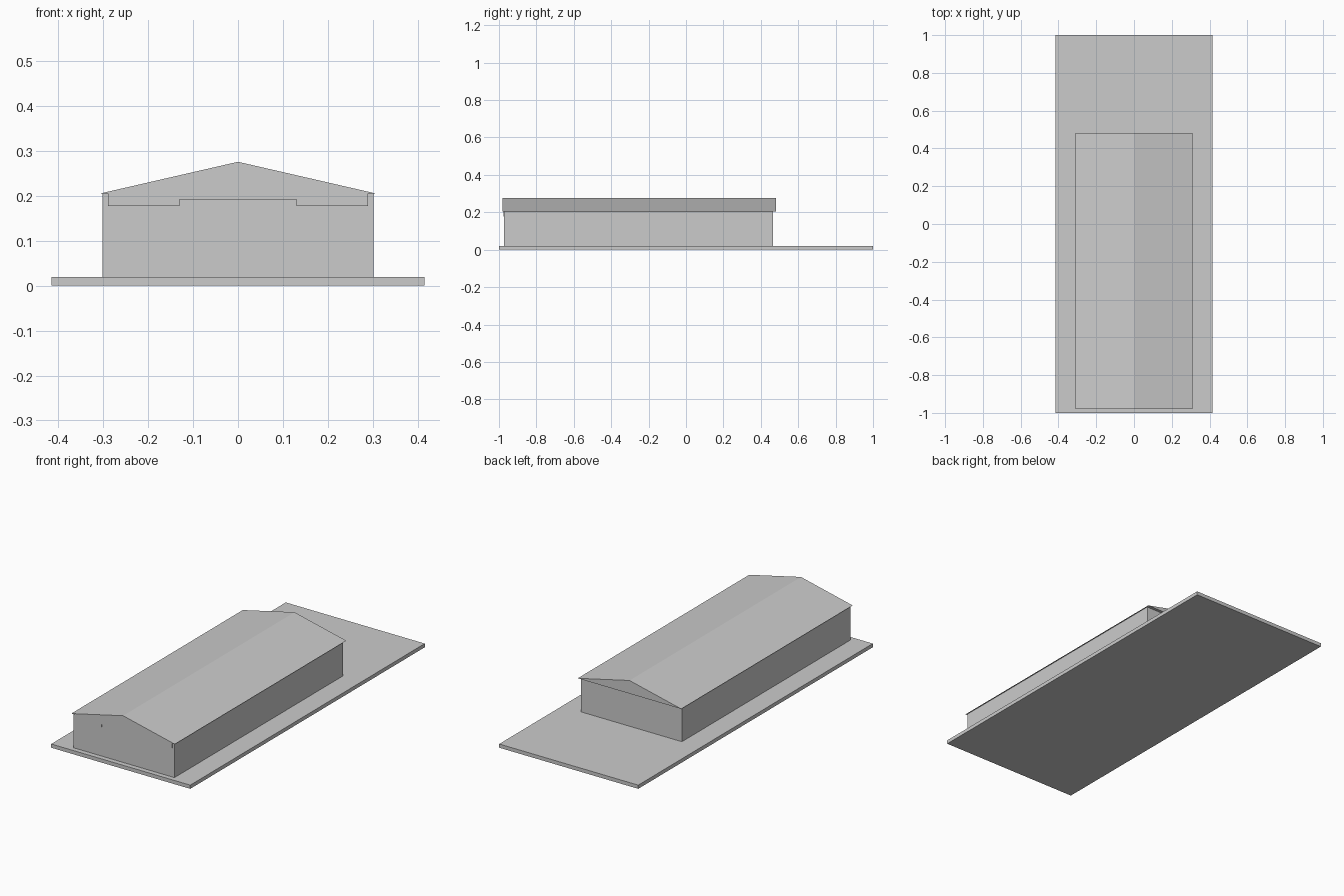
import bpy
import bmesh

cube = bpy.data.objects.get("Cube")
if cube:
    bpy.data.objects.remove(cube, do_unlink=True)

grey = bpy.data.materials.new("light_grey")
grey.use_nodes = True
colour = (0.6, 0.6, 0.6, 1)
grey.diffuse_color = colour
grey.node_tree.nodes["Principled BSDF"].inputs["Base Color"].default_value = colour


def extrude_profile(name, profile, y_front, y_back):
    """Sweep a closed x-z outline from y_front to y_back."""
    bm = bmesh.new()
    face = bm.faces.new([bm.verts.new((x, y_front, z)) for x, z in profile])
    swept = bmesh.ops.extrude_face_region(bm, geom=[face])["geom"]
    moved = [v for v in swept if isinstance(v, bmesh.types.BMVert)]
    bmesh.ops.translate(bm, verts=moved, vec=(0, y_back - y_front, 0))
    bmesh.ops.recalc_face_normals(bm, faces=bm.faces)
    mesh = bpy.data.meshes.new(name)
    bm.to_mesh(mesh)
    bm.free()
    mesh.materials.append(grey)
    obj = bpy.data.objects.new(name, mesh)
    bpy.context.collection.objects.link(obj)
    return obj


def box_outline(half_width, bottom, top):
    return [(-half_width, bottom), (half_width, bottom),
            (half_width, top), (-half_width, top)]


def mirrored(half):
    """Complete a right-hand outline with its left-hand mirror."""
    return half + [(-x, z) for x, z in reversed(half)]


slab_top, eave = 0.02, 0.205

# Ground slab and main hall
extrude_profile("ground_slab", box_outline(0.415, 0, slab_top), -1, 1)
extrude_profile("hall_walls", box_outline(0.302, slab_top, eave), -0.973, 0.466)

# Low gabled roof with a slight overhang
extrude_profile("gable_roof", [(-0.309, eave), (0.309, eave), (0, 0.276)], -0.98, 0.482)

# Thin front fascia, raised in the middle
fascia = mirrored([(0.29, eave), (0.29, 0.178), (0.13, 0.178), (0.13, 0.192)])
extrude_profile("front_fascia", fascia, -0.977, -0.973)
